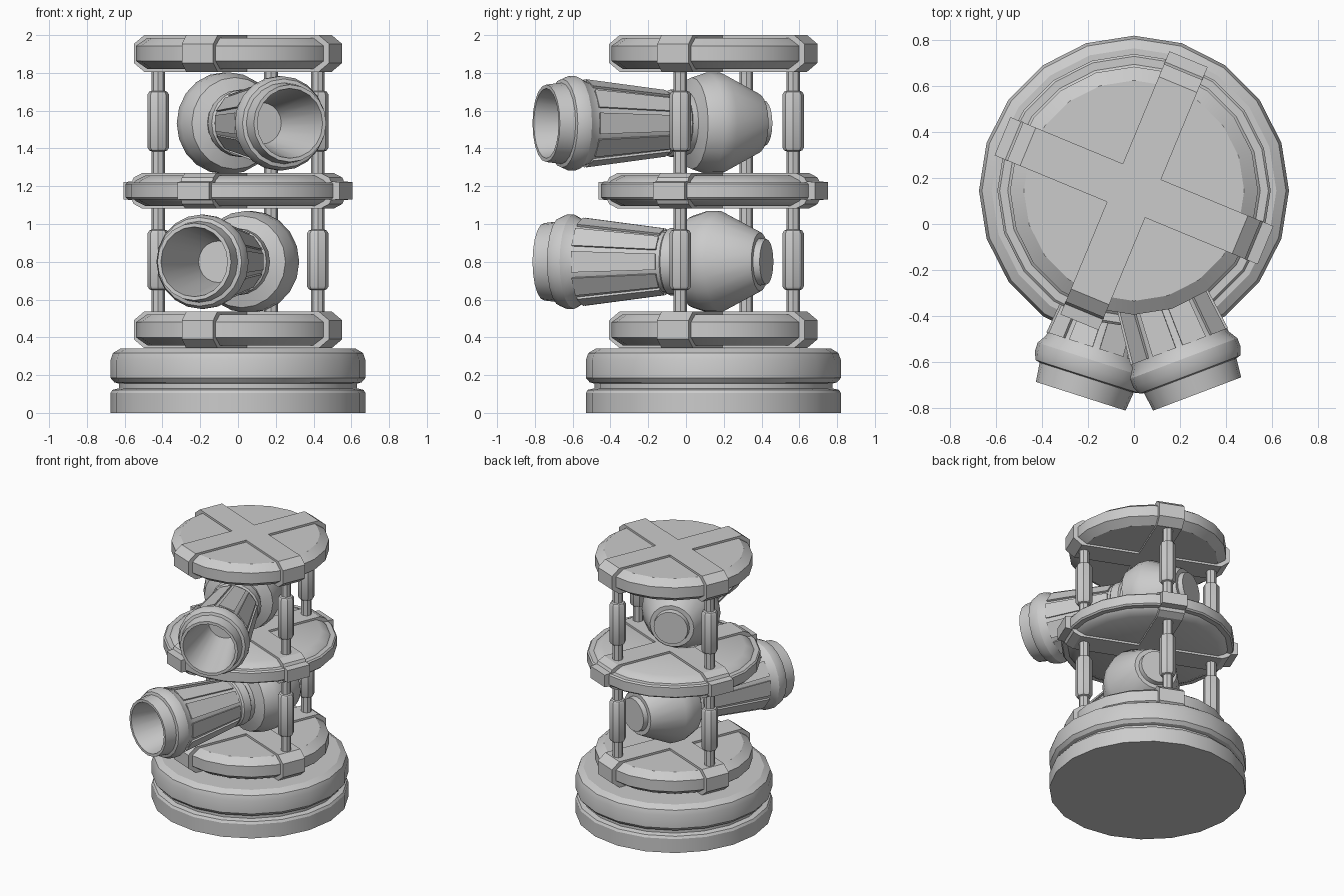
import bpy, bmesh
from math import sin, cos, pi, radians
from mathutils import Matrix, Vector

if "Cube" in bpy.data.objects:
    bpy.data.objects.remove(bpy.data.objects["Cube"])

CY = 0.145                      # y of the tower axis
TURN = radians(-22.5)           # rotation of the cross bars and pillars


def finish(bm, name, matrix, angle=30):
    bmesh.ops.remove_doubles(bm, verts=bm.verts, dist=1e-5)
    bmesh.ops.recalc_face_normals(bm, faces=bm.faces)
    bm.transform(matrix)
    mesh = bpy.data.meshes.new(name)
    bm.to_mesh(mesh)
    bm.free()
    ob = bpy.data.objects.new(name, mesh)
    bpy.context.collection.objects.link(ob)
    bpy.ops.object.select_all(action='DESELECT')
    ob.select_set(True)
    bpy.context.view_layer.objects.active = ob
    bpy.ops.object.shade_smooth_by_angle(angle=radians(angle))
    return ob


def lathe(name, profile, sides, matrix, angle=30):
    """Revolve (radius, height) points that start and end on the axis."""
    bm = bmesh.new()
    rings = []
    for r, z in profile:
        if r == 0:
            rings.append([bm.verts.new((0, 0, z))] * sides)
        else:
            rings.append([bm.verts.new((r * sin(2 * pi * i / sides), r * cos(2 * pi * i / sides), z))
                          for i in range(sides)])
    for a, b in zip(rings, rings[1:]):
        for i in range(sides):
            j = (i + 1) % sides
            quad = list(dict.fromkeys((a[i], a[j], b[j], b[i])))
            bm.faces.new(quad)
    return finish(bm, name, matrix, angle)


def bar(name, half_profile, width, matrix):
    """Extrude a mirrored (x, z) outline along y with the given width."""
    outline = half_profile + [(-x, z) for x, z in reversed(half_profile)]
    bm = bmesh.new()
    face = bm.faces.new([bm.verts.new((x, -width / 2, z)) for x, z in outline])
    out = bmesh.ops.extrude_face_region(bm, geom=[face])
    moved = [v for v in out['geom'] if isinstance(v, bmesh.types.BMVert)]
    bmesh.ops.translate(bm, verts=moved, vec=(0, width, 0))
    finish(bm, name, matrix, 20)


def at(z, turn=0.0):
    return Matrix.Translation((0, CY, z)) @ Matrix.Rotation(turn, 4, 'Z')


# Round pedestal with a groove
lathe("base", [(0, 0), (.675, 0), (.675, .105), (.665, .122), (.63, .13), (.63, .155), (.655, .162),
               (.675, .185), (.675, .28), (.662, .317), (.62, .342), (0, .342)], 20, at(0))

# Three round plates, each with a crossing pair of straps
DISC = [(0, -.082), (.48, -.082), (.54, -.04), (.54, .04), (.48, .082), (0, .082)]
STRAP = [(.50, -.097), (.56, -.05), (.56, .05), (.50, .097)]
WIDE_DISC = [(0, -.08), (.49, -.08), (.54, -.055), (.55, -.045), (.585, -.045), (.595, -.035),
             (.595, .035), (.585, .045), (.55, .045), (.54, .055), (.49, .08), (0, .08)]
WIDE_STRAP = [(.51, -.095), (.56, -.07), (.57, -.05), (.62, -.045), (.62, .045),
              (.57, .05), (.56, .07), (.51, .095)]
for name, z, disc, strap in (("bottom", .44, DISC, STRAP), ("middle", 1.176, WIDE_DISC, WIDE_STRAP),
                             ("top", 1.903, DISC, STRAP)):
    lathe(name + "_plate", disc, 20, at(z))
    for k in range(2):
        bar(f"{name}_strap_{k + 1}", strap, .18, at(z, TURN + k * pi / 2))

# Three pillars per storey, with a thick sleeve; the front corner is open
PILLAR = [(0, -.29), (.036, -.29), (.036, -.16), (.048, -.155), (.057, -.14), (.057, .14),
          (.048, .155), (.036, .16), (.036, .29), (0, .29)]
for storey, z in (("lower", .81), ("upper", 1.545)):
    for k in range(3):
        spot = at(z, TURN + k * pi / 2) @ Matrix.Translation((.457, 0, 0)) @ Matrix.Rotation(pi / 8, 4, 'Z')
        lathe(f"{storey}_pillar_{k + 1}", PILLAR, 8, spot)

# Horizontal lamps: hollow mouth, flange, tapered barrel, collar, rounded housing, end cap
LAMP = [(0, .42), (.11, .42), (.185, .0), (.205, 0), (.215, .085), (.235, .09), (.25, .125), (.25, .165),
        (.225, .205), (.22, .24), (.165, .67), (.165, .69), (.178, .70), (.178, .76), (.165, .77),
        (.165, .80), (.243, .825), (.27, .91), (.27, .98), (.165, 1.185), (.155, 1.2), (.125, 1.2),
        (.12, 1.235), (0, 1.235)]


def barrel_panels(name, matrix, count=10):
    bm = bmesh.new()
    half = radians(14)
    for i in range(count):
        mid = 2 * pi * i / count
        loops = []
        for t, r in ((.22, .222), (.67, .165)):
            loops.append([bm.verts.new((rr * cos(a), rr * sin(a), t)) for rr, a in
                          ((r - .02, mid - half), (r + .012, mid - half),
                           (r + .012, mid + half), (r - .02, mid + half))])
        a, b = loops
        bm.faces.new(a)
        bm.faces.new(b)
        for j in range(4):
            k = (j + 1) % 4
            bm.faces.new((a[j], a[k], b[k], b[j]))
    finish(bm, name, matrix, 20)


for name, mouth, aim in (("lower_lamp", (-.232, -.75, .80), (-.305, -.952, 0)),
                         ("upper_lamp", (.275, -.74, 1.533), (.354, -.935, 0))):
    back = -Vector(aim).normalized()
    pose = Matrix.Translation(mouth) @ back.to_track_quat('Z', 'Y').to_matrix().to_4x4()
    lathe(name, LAMP, 20, pose)
    barrel_panels(name + "_panels", pose)
